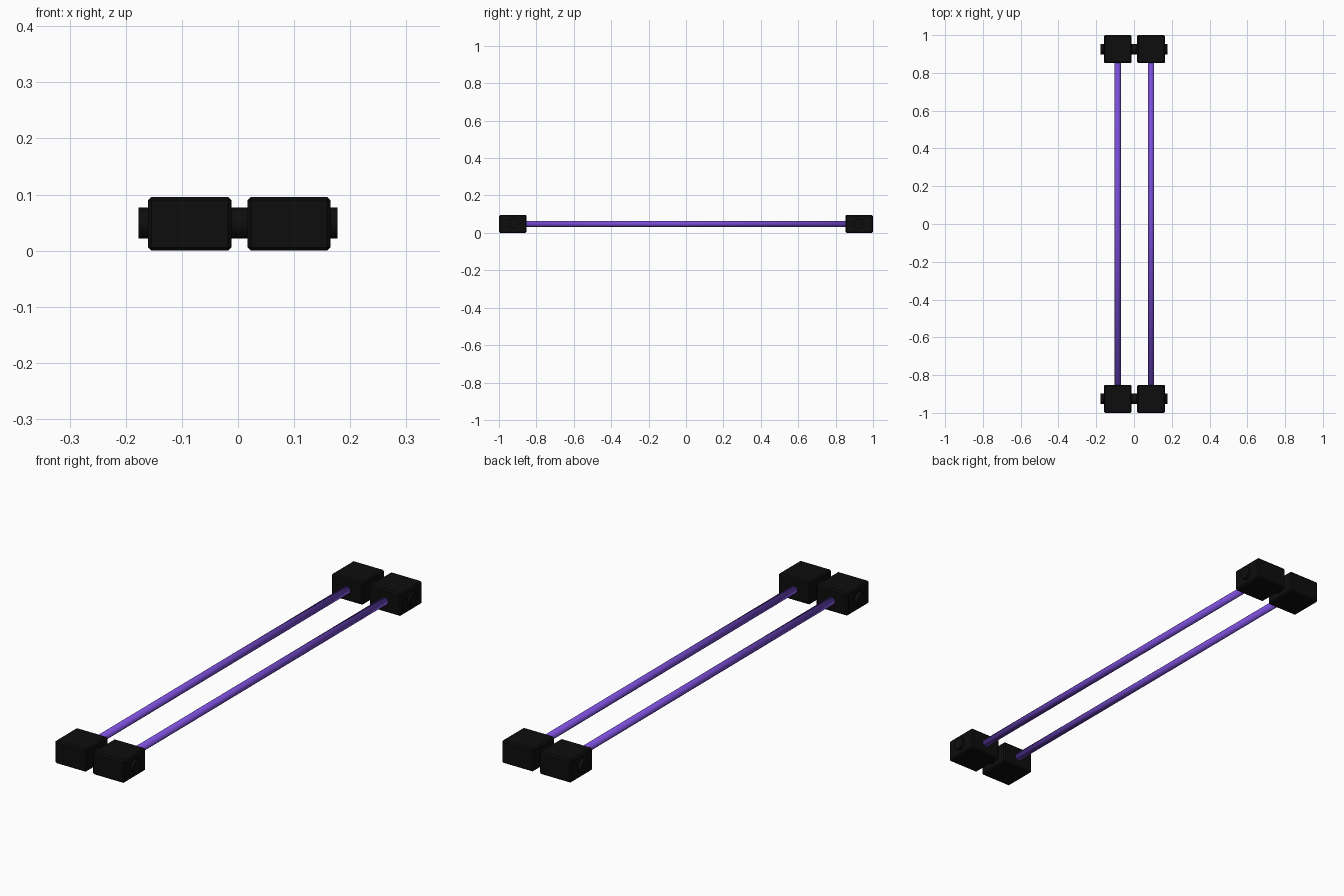
import bpy
from math import pi

cube = bpy.data.objects.get("Cube")
if cube:
    bpy.data.objects.remove(cube, do_unlink=True)


def material(name, color):
    mat = bpy.data.materials.new(name)
    mat.use_nodes = True
    mat.diffuse_color = color
    mat.node_tree.nodes["Principled BSDF"].inputs["Base Color"].default_value = color
    return mat


BLACK = material("matte black", (0.004, 0.004, 0.004, 1))
PURPLE = material("purple", (0.19, 0.075, 0.66, 1))

MID_Z = 0.048
END_Y = 0.926
PITCH = 0.177


def finish(name, mat):
    obj = bpy.context.object
    obj.name = name
    obj.data.materials.append(mat)
    return obj


def cylinder(name, radius, length, location, rotation, mat):
    bpy.ops.mesh.primitive_cylinder_add(vertices=12, radius=radius, depth=length,
                                        location=location, rotation=rotation)
    return finish(name, mat)


def end_block(name, x, y):
    bpy.ops.mesh.primitive_cube_add(size=1, location=(x, y, MID_Z))
    obj = finish(name, BLACK)
    obj.scale = (0.148, 0.148, 2 * MID_Z)
    bpy.ops.object.transform_apply(location=False, rotation=False, scale=True)
    bevel = obj.modifiers.new("edge bevel", "BEVEL")
    bevel.width = 0.006
    bevel.segments = 1


for side, cell in (("right", -PITCH / 2), ("left", PITCH / 2)):
    # Blocks sit slightly off centre on their pins
    x = cell + 0.0025
    # Rod, smooth over its hidden caps
    cylinder(side + "_rod", 0.016, 1.8, (x, 0, MID_Z), (pi / 2, 0, 0), PURPLE)
    bpy.ops.object.shade_smooth()

    for end, sign in (("front", -1), ("back", 1)):
        y = sign * END_Y
        end_block(f"{side}_{end}_block", x, y)
        # Pin running through the block
        cylinder(f"{side}_{end}_pin", 0.0275, PITCH, (cell, y, MID_Z + 0.001),
                 (0, pi / 2, 0), BLACK)
        bpy.ops.object.shade_smooth_by_angle()
